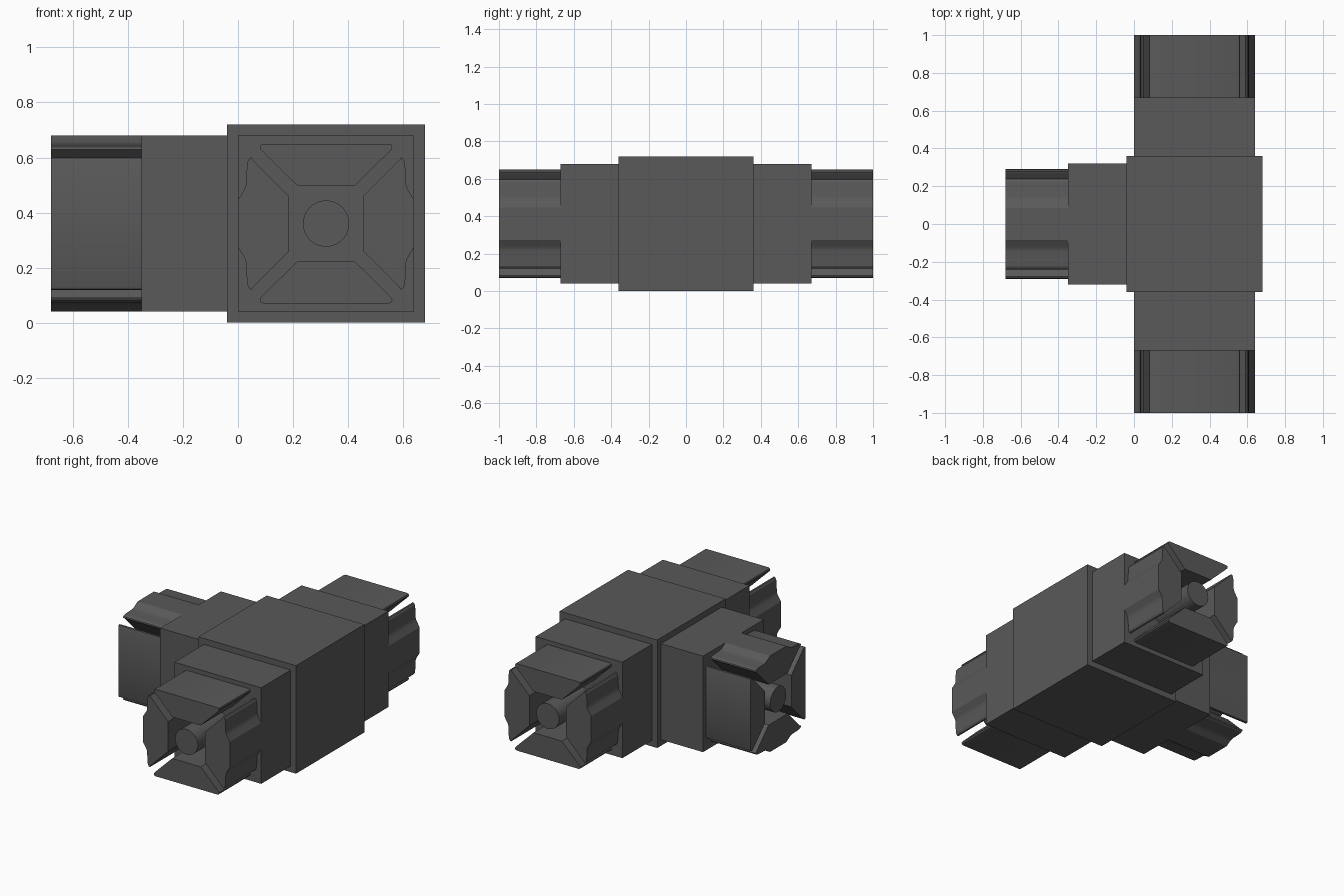
import bpy, bmesh, math
from mathutils import Matrix, Vector

if "Cube" in bpy.data.objects:
    bpy.data.objects.remove(bpy.data.objects["Cube"])

CENTRE = Vector((0.32, 0.0, 0.36))

# Dark grey plastic for every part
plastic = bpy.data.materials.new("dark_plastic")
plastic.diffuse_color = (0.1, 0.1, 0.1, 1.0)
plastic.use_nodes = True
plastic.node_tree.nodes["Principled BSDF"].inputs["Base Color"].default_value = plastic.diffuse_color


def finish(bm, name, smooth=False):
    bmesh.ops.recalc_face_normals(bm, faces=bm.faces)
    mesh = bpy.data.meshes.new(name)
    bm.to_mesh(mesh)
    bm.free()
    mesh.materials.append(plastic)
    obj = bpy.data.objects.new(name, mesh)
    bpy.context.collection.objects.link(obj)
    if smooth:
        bpy.ops.object.select_all(action='DESELECT')
        obj.select_set(True)
        bpy.context.view_layer.objects.active = obj
        bpy.ops.object.shade_smooth_by_angle(angle=math.radians(22))
    return obj


def prism(name, profile, w0, w1, frame, smooth=False):
    """Extrude a (u, v) outline from w0 to w1 inside an arm's own frame."""
    bm = bmesh.new()
    face = bm.faces.new([bm.verts.new((u, v, w0)) for u, v in profile])
    ext = bmesh.ops.extrude_face_region(bm, geom=[face])
    verts = [g for g in ext['geom'] if isinstance(g, bmesh.types.BMVert)]
    bmesh.ops.translate(bm, verts=verts, vec=(0, 0, w1 - w0))
    # The start face is kept by the extrusion, so the prism is closed
    bm.transform(frame)
    return finish(bm, name, smooth)


def square(h):
    return [(-h, -h), (h, -h), (h, h), (-h, h)]


def circle(r, n):
    return [(r * math.cos(math.tau * i / n), r * math.sin(math.tau * i / n))
            for i in range(n)]


def frame_of(u, v, w):
    m = Matrix((u, v, w)).transposed().to_4x4()
    m.translation = CENTRE
    return m


def mirrored(half):
    return half + [(-u, v) for u, v in reversed(half)]


# Half outlines of the clips, drawn for the +v side
flat_clip = mirrored([(0.105, 0.138), (0.237, 0.268), (0.241, 0.277),
                      (0.238, 0.286), (0.228, 0.29)])
ridged_clip = mirrored([(0.10, 0.135), (0.232, 0.267), (0.24, 0.27),
                        (0.237, 0.278), (0.225, 0.285), (0.20, 0.288),
                        (0.145, 0.29), (0.132, 0.293), (0.12, 0.299),
                        (0.086, 0.32)])

# Central block
prism("centre_block", square(0.36), -0.36, 0.36,
      frame_of((1, 0, 0), (0, 1, 0), (0, 0, 1)))

# Three arms: v is the flat-clip direction, w points outward
arms = {
    "front": frame_of((1, 0, 0), (0, 0, 1), (0, -1, 0)),
    "back": frame_of((1, 0, 0), (0, 0, 1), (0, 1, 0)),
    "left": frame_of((0, 0, 1), (0, 1, 0), (-1, 0, 0)),
}
for label, frame in arms.items():
    # Stepped square shoulder
    prism(f"{label}_shoulder", square(0.32), 0.36, 0.67, frame)
    # Round centre pin
    prism(f"{label}_pin", circle(0.084, 40), 0.67, 1.0, frame, True)
    # Four clips around the pin
    for s, side in ((1, "a"), (-1, "b")):
        prism(f"{label}_flat_clip_{side}",
              [(u, v * s) for u, v in flat_clip], 0.67, 1.0, frame, True)
        prism(f"{label}_ridged_clip_{side}",
              [(v * s, u) for u, v in ridged_clip], 0.67, 1.0, frame, True)
